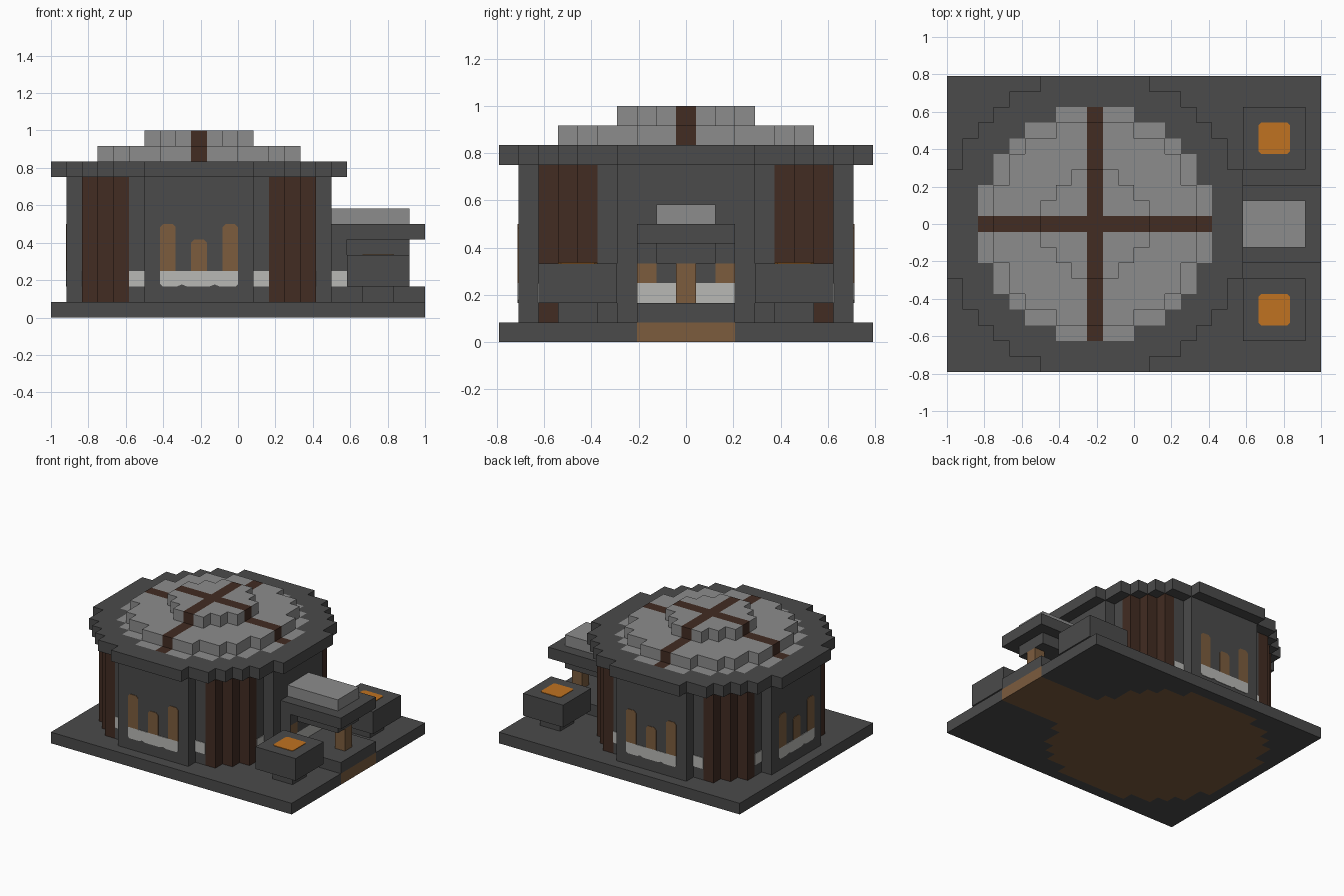
import bpy, bmesh, math
from mathutils import Matrix, Vector

cube = bpy.data.objects.get("Cube")
if cube:
    bpy.data.objects.remove(cube)

U = 1 / 12                              # one block
AXIS = Vector((-2.5 * U, 0, 0))         # centre of the round hall


def material(name, rgb):
    m = bpy.data.materials.new(name)
    m.use_nodes = True
    m.diffuse_color = (*rgb, 1)
    m.node_tree.nodes["Principled BSDF"].inputs["Base Color"].default_value = (*rgb, 1)
    return m


MATS = [material("dark stone", (0.069, 0.069, 0.069)),
        material("light stone", (0.262, 0.262, 0.262)),
        material("dark wood", (0.054, 0.025, 0.016)),
        material("tan wood", (0.2, 0.107, 0.048)),
        material("pale plaster", (0.48, 0.48, 0.46)),
        material("glowing embers", (0.53, 0.17, 0.015))]
DARK, LIGHT, WOOD, TAN, PALE, EMBER = range(len(MATS))


def finish(bm, name):
    mesh = bpy.data.meshes.new(name)
    bm.to_mesh(mesh)
    bm.free()
    for m in MATS:
        mesh.materials.append(m)
    ob = bpy.data.objects.new(name, mesh)
    bpy.context.collection.objects.link(ob)
    return ob


def disc(limit):
    """Blocks whose centre lies inside a circle of squared radius limit."""
    n = range(-9, 10)
    return {(i, j) for i in n for j in n if i * i + j * j <= limit}


def rect(i0, i1, j0, j1):
    return {(i, j) for i in range(i0, i1 + 1) for j in range(j0, j1 + 1)}


def blocks(name, cells, z0, z1, colour):
    """Extrude a set of blocks; colour is a number or a rule (i, j, normal)."""
    bm = bmesh.new()
    rule = colour if callable(colour) else lambda i, j, n: colour

    def face(i, j, n, corners):
        vs = [bm.verts.new(AXIS + Vector((i + a, j + b, c)) * U) for a, b, c in corners]
        bm.faces.new(vs).material_index = rule(i, j, n)

    h = 0.5
    for i, j in sorted(cells):
        face(i, j, (0, 0, 1), [(-h, -h, z1), (h, -h, z1), (h, h, z1), (-h, h, z1)])
        face(i, j, (0, 0, -1), [(-h, h, z0), (h, h, z0), (h, -h, z0), (-h, -h, z0)])
        for dx, dy in ((1, 0), (0, 1), (-1, 0), (0, -1)):
            if (i + dx, j + dy) not in cells:
                a = ((dx + dy) * h, (dy - dx) * h)
                b = ((dx - dy) * h, (dy + dx) * h)
                face(i, j, (dx, dy, 0), [(*a, z0), (*b, z0), (*b, z1), (*a, z1)])
    bmesh.ops.remove_doubles(bm, verts=bm.verts, dist=0.001)
    bmesh.ops.dissolve_limit(bm, angle_limit=0.01, verts=bm.verts, edges=bm.edges,
                             delimit={'MATERIAL'})
    return finish(bm, name)


def plate(name, outline, colour, matrix):
    """Thin painted plate; outline is in blocks, its face looks along local +z."""
    bm = bmesh.new()
    f = bm.faces.new([bm.verts.new((x * U, y * U, 0)) for x, y in outline])
    ext = bmesh.ops.extrude_face_region(bm, geom=[f])
    top = [v for v in ext["geom"] if isinstance(v, bmesh.types.BMVert)]
    bmesh.ops.translate(bm, verts=top, vec=(0, 0, 0.004))
    bmesh.ops.recalc_face_normals(bm, faces=bm.faces)
    for f in bm.faces:
        f.material_index = colour
    bm.transform(matrix)
    return finish(bm, name)


def wall_plane(turn, distance):
    """Upright plane on the hall's wall, turned around its axis from the front."""
    return (Matrix.Translation(AXIS) @ Matrix.Rotation(math.radians(turn), 4, 'Z')
            @ Matrix.Translation((0, -distance * U, 0)) @ Matrix.Rotation(math.pi / 2, 4, 'X'))


HALL = disc(74)

# Base, with the wooden floor showing below and at the entrance edge
def base_rule(i, j, n):
    path = i > 0 and abs(j) <= 2
    return TAN if (n[2] < 0 and (path or (i, j) in HALL)) or (n[0] > 0 and path) else DARK

blocks("base", rect(-9, 14, -9, 9), 0, 1, base_rule)

# Round hall with timber columns on the diagonals
blocks("hall_wall", HALL, 1, 9,
       lambda i, j, n: WOOD if min(abs(i), abs(j)) >= 5 else DARK)

# Stepped roof with a timber cross
def cross(i, j, n):
    return WOOD if i == 0 or j == 0 else LIGHT

RING = disc(56)
blocks("roof_slab", disc(90), 9, 10,
       lambda i, j, n: cross(i, j, n) if n[2] > 0 and (i, j) in RING else DARK)
blocks("roof_middle_tier", disc(42), 10, 11, cross)
blocks("roof_top_tier", disc(12), 11, 12, cross)

# Windows and sills on the three open walls
SILL = [(-2.5, 2.15), (-2.35, 2), (-1.4, 2), (-1.1, 2.12), (-0.8, 2), (0.7, 2),
        (1, 2.12), (1.3, 2), (2.35, 2), (2.5, 2.15), (2.5, 3), (-2.5, 3)]
for side, turn in (("front", 0), ("left", -90), ("back", 180)):
    plane = wall_plane(turn, 8.5)
    plate(side + "_sill", SILL, PALE, plane)
    for place, s, top in (("outer", -2, 6), ("middle", 0, 5), ("far", 2, 6)):
        arch = [(s - .5, 3), (s + .5, 3), (s + .5, top - .2), (s + .3, top),
                (s - .3, top), (s - .5, top - .2)]
        plate(f"{side}_{place}_window", arch, TAN, plane)

# Plaster strips beside the columns
for turn in range(0, 360, 90):
    for s in (-4, 4):
        plate("plaster_strip", [(s - .5, 2), (s + .5, 2), (s + .5, 3), (s - .5, 3)],
              PALE, wall_plane(turn, 7.5))

# Porch
blocks("porch_step", rect(9, 14, -2, 2), 1, 2, DARK)
blocks("porch_wall_band", rect(9, 9, -2, 2), 2, 3, PALE)
blocks("porch_wall_windows", rect(9, 9, -2, 2), 3, 4,
       lambda i, j, n: TAN if n[0] > 0 and abs(j) == 2 else DARK)
blocks("porch_wall_top", rect(9, 9, -2, 2), 4, 5, DARK)
blocks("porch_post", rect(13, 13, 0, 0), 2, 4, TAN)
blocks("porch_beam", rect(10, 13, -1, 1), 4, 5, DARK)
blocks("porch_roof", rect(9, 14, -2, 2), 5, 6, DARK)
blocks("porch_roof_cap", rect(9, 13, -1, 1), 6, 7, LIGHT)

# Braziers on both sides of the porch
GLOW = [(-1, -.85), (-.85, -1), (.85, -1), (1, -.85),
        (1, .85), (.85, 1), (-.85, 1), (-1, .85)]
for side, s in (("right", -1), ("left", 1)):
    lo, hi = sorted((s * 4, s * 7))
    blocks(side + "_brazier_foot", rect(11, 12, lo + 1, hi - 1), 1, 2, DARK)
    blocks(side + "_brazier_bowl", rect(10, 13, lo, hi), 2, 4, DARK)
    plate(side + "_brazier_embers", GLOW, EMBER,
          Matrix.Translation(AXIS + Vector((11.5, s * 5.5, 4)) * U))
